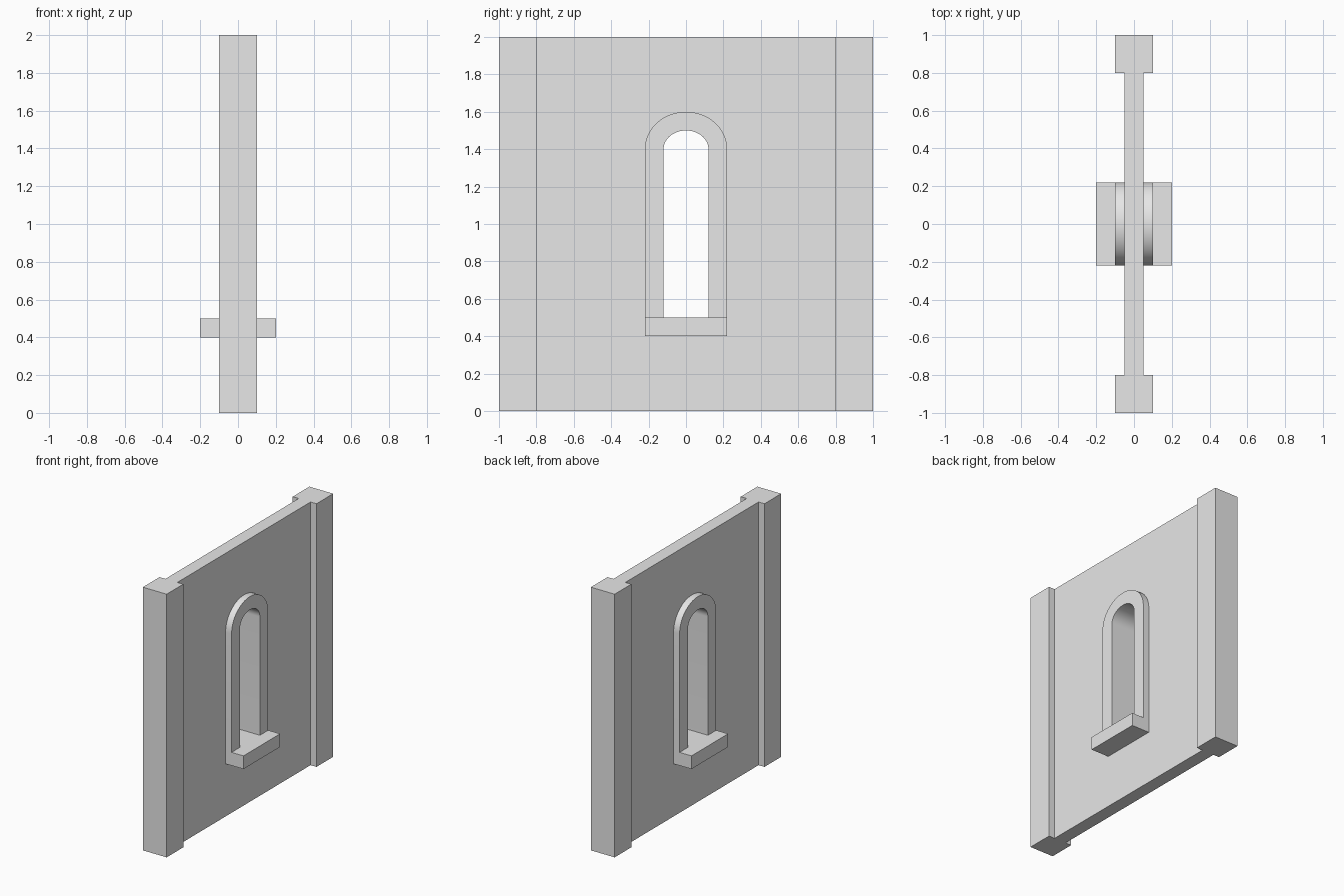
import bpy, bmesh
from math import pi, cos, sin, radians

cube = bpy.data.objects.get("Cube")
if cube:
    bpy.data.objects.remove(cube, do_unlink=True)

# Single plain stone colour
stone = bpy.data.materials.new("stone_grey")
stone.use_nodes = True
stone.diffuse_color = (0.8, 0.8, 0.8, 1)
stone.node_tree.nodes["Principled BSDF"].inputs["Base Color"].default_value = (0.8, 0.8, 0.8, 1)


def arch(half_width, base, spring, rise, steps=32):
    """Arched outline in (y, z), from the bottom right over the top to the bottom left."""
    curve = [(half_width * cos(pi * i / steps), spring + rise * sin(pi * i / steps))
             for i in range(steps + 1)]
    return [(half_width, base)] + curve + [(-half_width, base)]


def rect(y0, y1, z0, z1):
    return [(y0, z0), (y1, z0), (y1, z1), (y0, z1)]


def slab(name, loops, half_depth, smooth=False):
    """Fill the outline, leaving later loops as holes, and extrude it along x."""
    bm = bmesh.new()
    edges = []
    for loop in loops:
        verts = [bm.verts.new((-half_depth, y, z)) for y, z in loop]
        if len(loops) == 1:
            bm.faces.new(verts)
        else:
            edges += [bm.edges.new((v, verts[i - 1])) for i, v in enumerate(verts)]
    if edges:
        bmesh.ops.triangle_fill(bm, edges=edges, use_beauty=True)
    result = bmesh.ops.extrude_face_region(bm, geom=bm.faces[:], use_keep_orig=True)
    moved = [g for g in result["geom"] if isinstance(g, bmesh.types.BMVert)]
    bmesh.ops.translate(bm, verts=moved, vec=(2 * half_depth, 0, 0))
    bmesh.ops.recalc_face_normals(bm, faces=bm.faces[:])
    mesh = bpy.data.meshes.new(name)
    bm.to_mesh(mesh)
    bm.free()
    mesh.materials.append(stone)
    obj = bpy.data.objects.new(name, mesh)
    bpy.context.collection.objects.link(obj)
    if smooth:
        bpy.ops.object.select_all(action="DESELECT")
        obj.select_set(True)
        bpy.context.view_layer.objects.active = obj
        bpy.ops.object.shade_smooth_by_angle(angle=radians(30))
    return obj


# Thin wall panel; the edge of its opening is buried in the frame and sill
slab("wall_panel", [rect(-0.8, 0.8, 0, 2), arch(0.17, 0.45, 1.4, 0.15)], 0.05)

# Thicker posts at both ends
slab("front_post", [rect(-1, -0.8, 0, 2)], 0.1)
slab("back_post", [rect(0.8, 1, 0, 2)], 0.1)

# Arched window surround standing on the sill
outer = arch(0.22, 0.5, 1.4, 0.2)
inner = arch(0.12, 0.5, 1.4, 0.1)
slab("window_frame", [outer + inner[::-1]], 0.1, smooth=True)

# Projecting window sill
slab("window_sill", [rect(-0.22, 0.22, 0.4, 0.5)], 0.2)
